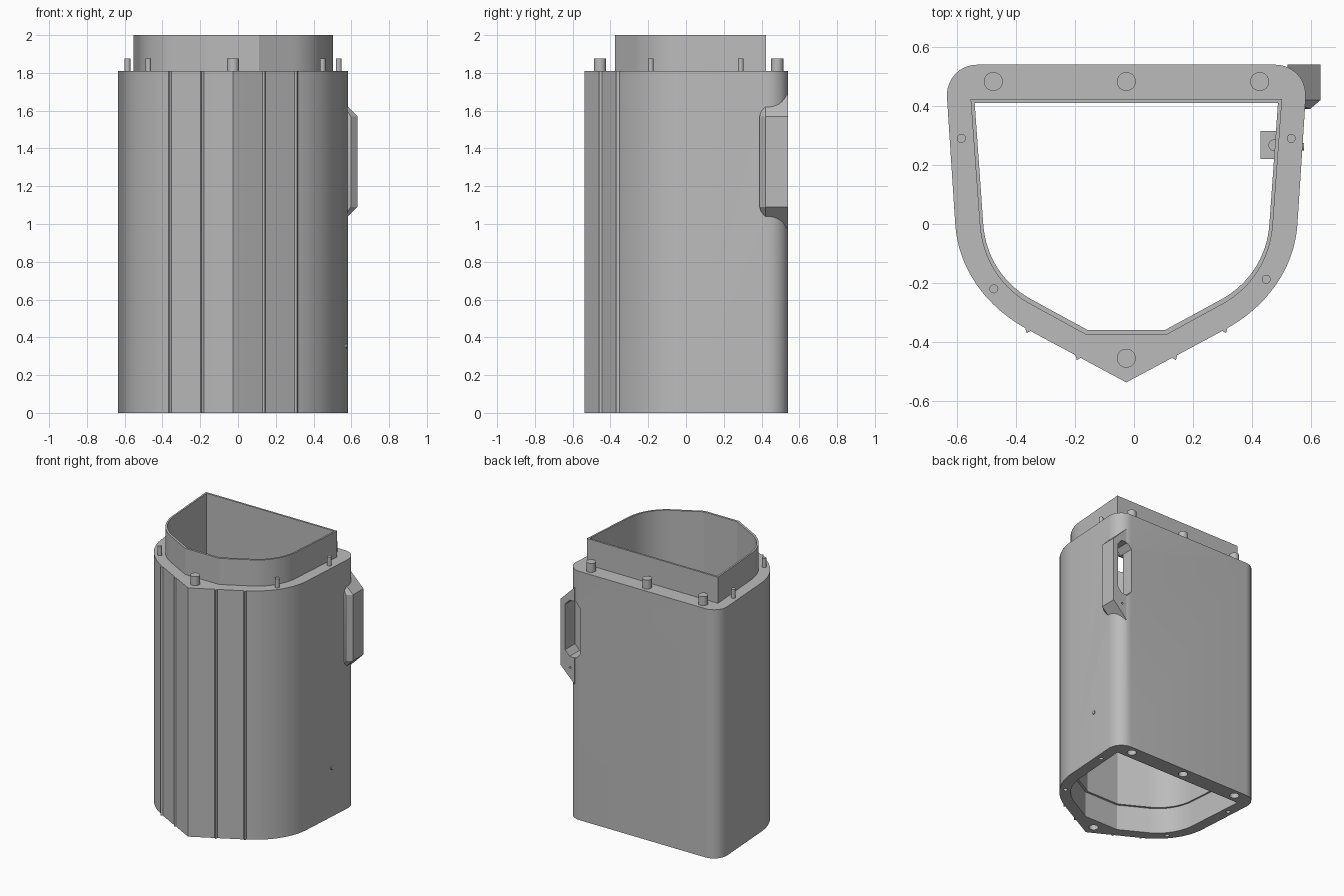
import bpy, bmesh, math
from mathutils import Vector

if "Cube" in bpy.data.objects:
    bpy.data.objects.remove(bpy.data.objects["Cube"])

CX = -0.026  # centre line of the housing
grey = bpy.data.materials.new("plain grey")
grey.diffuse_color = (0.5, 0.5, 0.5, 1)
grey.use_nodes = True
grey.node_tree.nodes["Principled BSDF"].inputs["Base Color"].default_value = grey.diffuse_color


def finish(bm, name):
    bmesh.ops.recalc_face_normals(bm, faces=bm.faces)
    me = bpy.data.meshes.new(name)
    bm.to_mesh(me)
    bm.free()
    me.materials.append(grey)
    ob = bpy.data.objects.new(name, me)
    bpy.context.collection.objects.link(ob)
    return ob


def prism(name, pts, z0, z1):
    """Extrude a plan outline from z0 to z1."""
    bm = bmesh.new()
    f = bm.faces.new([bm.verts.new((x, y, z0)) for x, y in pts])
    top = bmesh.ops.extrude_face_region(bm, geom=[f])["geom"]
    bmesh.ops.translate(bm, vec=(0, 0, z1 - z0),
                        verts=[v for v in top if isinstance(v, bmesh.types.BMVert)])
    return finish(bm, name)


def hull(name, pts):
    bm = bmesh.new()
    for p in pts:
        bm.verts.new(p)
    bmesh.ops.convex_hull(bm, input=bm.verts)
    bmesh.ops.dissolve_limit(bm, angle_limit=0.01, verts=bm.verts, edges=bm.edges)
    return finish(bm, name)


def box(name, x0, x1, y0, y1, z0, z1):
    return prism(name, [(x0, y0), (x1, y0), (x1, y1), (x0, y1)], z0, z1)


def disc(x, y, r, n=24):
    return [(x + r * math.cos(2 * math.pi * i / n), y + r * math.sin(2 * math.pi * i / n))
            for i in range(n)]


def conic(a, b, c, w, n):
    """Rounded corner from a to c with control point b."""
    a, b, c = Vector(a), Vector(b), Vector(c)
    out = []
    for i in range(n + 1):
        t = i / n
        k = ((1 - t) ** 2, 2 * w * t * (1 - t), t * t)
        out.append(tuple((a * k[0] + b * k[1] + c * k[2]) / sum(k)))
    return out


def mirrored(half):
    """Close a right-hand half outline by mirroring about the centre line."""
    left = [(-x, y) for x, y in reversed(half) if x > 1e-6]
    return [(x + CX, y) for x, y in half + left]


def boolean(ob, tool, op):
    m = ob.modifiers.new("cut", "BOOLEAN")
    m.object, m.operation, m.solver = tool, op, "EXACT"
    bpy.context.view_layer.objects.active = ob
    bpy.ops.object.modifier_apply(modifier=m.name)
    bpy.data.objects.remove(tool)


def smooth(ob):
    bpy.ops.object.select_all(action="DESELECT")
    ob.select_set(True)
    bpy.context.view_layer.objects.active = ob
    bpy.ops.object.shade_smooth_by_angle(angle=math.radians(20))


# Plan outlines: outer wall, collar and bore
outer = mirrored(conic((0.505, 0.54), (0.614, 0.54), (0.608, 0.43), 0.71, 10)
                 + conic((0.58, 0.0), (0.565, -0.235), (0.33, -0.36), 0.9, 16)
                 + [(0, -0.537)])
collar = mirrored([(0.528, 0.424)]
                  + conic((0.497, 0.0), (0.485, -0.188), (0.32, -0.275), 0.9, 16)
                  + [(0.137, -0.375)])
bore = mirrored([(0.514, 0.41)]
                + conic((0.485, 0.0), (0.473, -0.18), (0.31, -0.262), 0.9, 16)
                + [(0.132, -0.359)])

# Housing with raised collar
body = prism("housing", outer, 0, 1.81)
boolean(body, prism("collar", collar, 1.5, 2.0), "UNION")

# Side handle lug with sloped ends and a bevelled front edge
lug = hull("handle_lug",
           [(0.632, y, z) for y in (0.42, 0.54) for z in (1.09, 1.57)]
           + [(0.52, y, z) for y in (0.42, 0.54) for z in (0.978, 1.682)]
           + [(x, 0.39, z) for x in (0.52, 0.597) for z in (1.09, 1.57)])
boolean(body, lug, "UNION")

# Bore through the housing and the socket that receives another collar
boolean(body, prism("bore_cutter", bore, -0.1, 2.1), "DIFFERENCE")
boolean(body, prism("socket_cutter", collar, -0.1, 0.19), "DIFFERENCE")

# Grip slot with clipped corners, opening into the bore
slot = hull("slot_cutter", [(x, y, z) for y in (0.425, 0.6) for x, z in (
    (0.475, 1.21), (0.51, 1.17), (0.56, 1.17), (0.595, 1.21),
    (0.475, 1.54), (0.51, 1.58), (0.56, 1.58), (0.595, 1.54))])
boolean(body, slot, "DIFFERENCE")
boolean(body, box("slot_opening_cutter", 0.44, 0.555, 0.35, 0.45, 1.21, 1.54), "DIFFERENCE")

# Small lanyard hole under the slot
pin = prism("pin_cutter", disc(0, 0, 0.008, 12), 0, 0.1)
pin.rotation_euler = (math.pi / 2, 0, 0)
pin.location = (0.555, 0.58, 1.09)
bpy.context.view_layer.update()
boolean(body, pin, "DIFFERENCE")

# Locating pegs on the deck and matching holes underneath
pegs = [(-0.477, 0.483, 0.032), (CX, 0.483, 0.032), (0.426, 0.483, 0.032),
        (CX, -0.455, 0.032), (-0.585, 0.29, 0.015), (0.533, 0.29, 0.015),
        (-0.475, -0.22, 0.015), (0.448, -0.187, 0.015)]
for x, y, r in pegs:
    boolean(body, prism("hole_cutter", disc(x, y, r), -0.05, 0.065), "DIFFERENCE")
    smooth(prism("locating_peg", disc(x, y, r), 1.80, 1.875))
smooth(body)

# Fine vertical ribs on the two front faces
for s in (-1, 1):
    for x, y in ((0.165, -0.4485), (0.335, -0.357)):
        px = CX + s * x
        prism("front_rib", [(px - s * 0.012, y - 0.004), (px + s * 0.008, y + 0.006),
                            (px + s * 0.003, y - 0.013)], 0, 1.81)

# Inner mounting block with its pin and the nub showing outside
box("inner_block", 0.428, 0.49, 0.22, 0.315, 0.30, 0.41)
smooth(prism("inner_pin", disc(0.476, 0.267, 0.02), 0.40, 0.43))
nub = prism("outer_nub", disc(0, 0, 0.013, 12), 0, 0.03)
nub.rotation_euler = (0, math.pi / 2, 0)
nub.location = (0.547, 0.262, 0.355)
smooth(nub)
